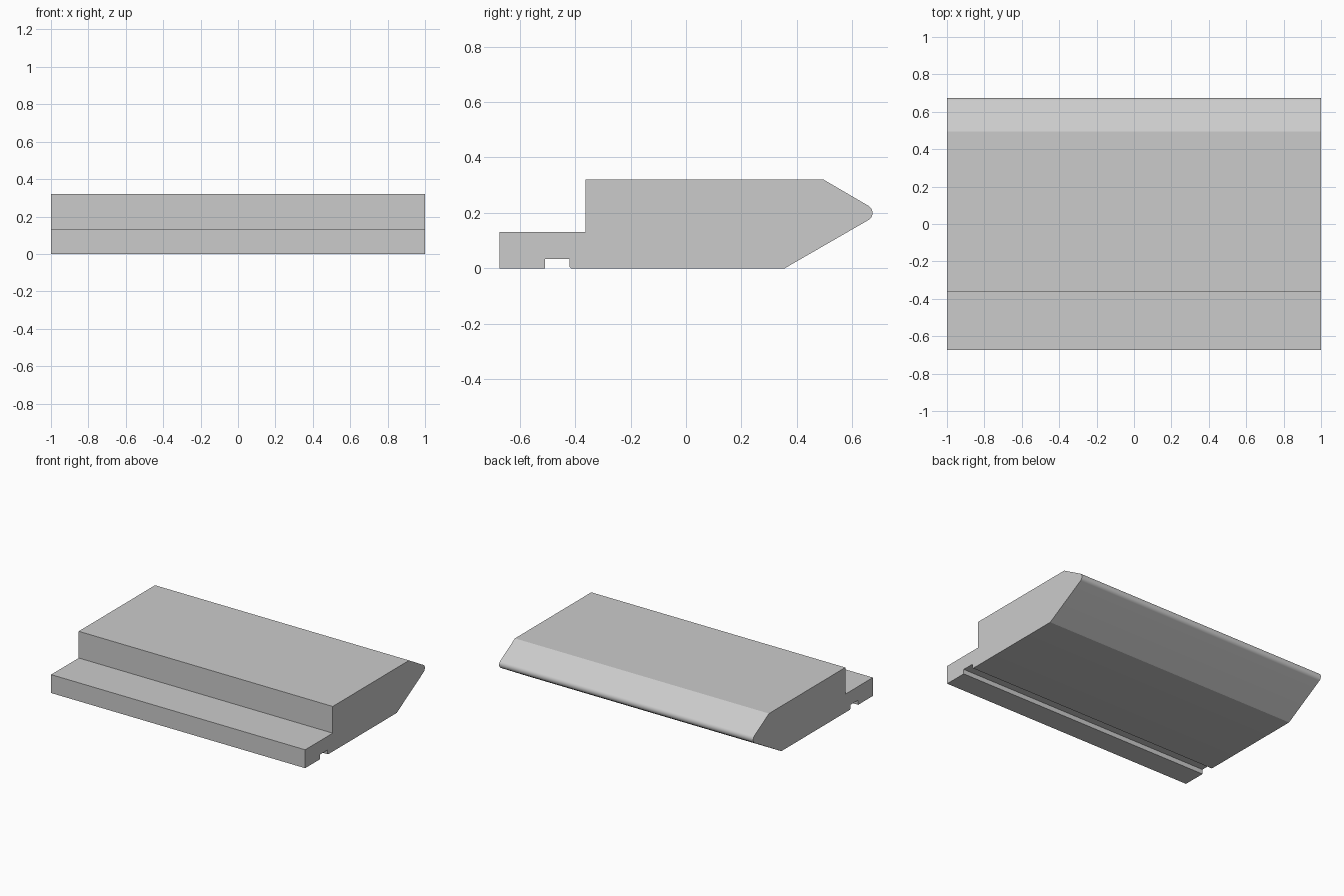
import bpy, bmesh
from math import sin, cos, radians

cube = bpy.data.objects.get("Cube")
if cube:
    bpy.data.objects.remove(cube, do_unlink=True)


def arc(cy, cz, radius, start, end, steps):
    """Points of a circular arc in the side (y, z) plane, angles in degrees."""
    angles = [radians(start + (end - start) * i / steps) for i in range(steps + 1)]
    return [(cy + radius * cos(a), cz + radius * sin(a)) for a in angles]


# Plain grey finish
grey = bpy.data.materials.new("light_grey")
grey.use_nodes = True
colour = (0.6, 0.6, 0.6, 1)
grey.diffuse_color = colour
grey.node_tree.nodes["Principled BSDF"].inputs["Base Color"].default_value = colour

# Side profile: tongue, groove, eased groove lip, bevelled rounded nose, step
lip = 0.008
profile = [(-0.673, 0), (-0.508, 0), (-0.508, 0.033), (-0.42, 0.033)]
profile += arc(-0.42 + lip, lip, lip, 180, 270, 6)
profile += [(0.356, 0)]
profile += arc(0.643, 0.2, 0.03, -60, 60, 16)
profile += [(0.495, 0.321), (-0.363, 0.321), (-0.363, 0.131), (-0.673, 0.131)]

# Extrude the profile across the full width
bm = bmesh.new()
end_face = bm.faces.new([bm.verts.new((-1, y, z)) for y, z in profile])
extruded = bmesh.ops.extrude_face_region(bm, geom=[end_face], use_keep_orig=True)
moved = [v for v in extruded["geom"] if isinstance(v, bmesh.types.BMVert)]
bmesh.ops.translate(bm, verts=moved, vec=(2, 0, 0))
bmesh.ops.recalc_face_normals(bm, faces=bm.faces)

mesh = bpy.data.meshes.new("edge_plank")
bm.to_mesh(mesh)
bm.free()
mesh.materials.append(grey)
plank = bpy.data.objects.new("edge_plank", mesh)
bpy.context.collection.objects.link(plank)

# Smooth the rounded nose and lip, keep the corners sharp
bpy.ops.object.select_all(action="DESELECT")
plank.select_set(True)
bpy.context.view_layer.objects.active = plank
bpy.ops.object.shade_smooth_by_angle(angle=radians(25))
